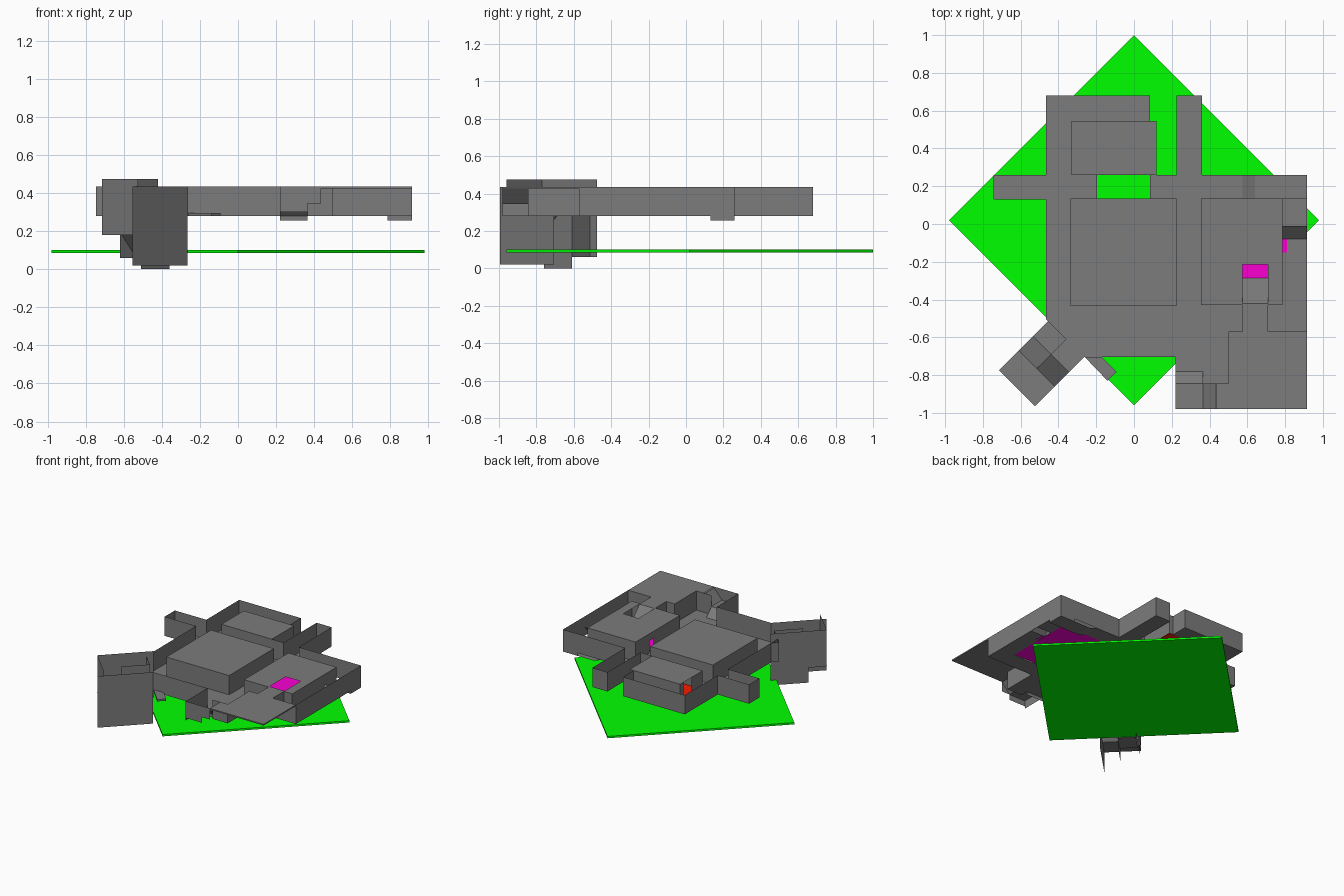
import bpy, bmesh

FLOOR, TOP = 0.28, 0.435
GREY = (0.2, 0.2, 0.2, 1)


def make(name, quads, color=GREY):
    """Object from a list of flat polygons."""
    bm = bmesh.new()
    for q in quads:
        bm.faces.new([bm.verts.new(p) for p in q])
    bmesh.ops.remove_doubles(bm, verts=bm.verts, dist=0.0005)
    me = bpy.data.meshes.new(name)
    bm.to_mesh(me)
    bm.free()
    ob = bpy.data.objects.new(name, me)
    bpy.context.collection.objects.link(ob)
    key = "colour_%.2f_%.2f_%.2f" % color[:3]
    mat = bpy.data.materials.get(key) or bpy.data.materials.new(key)
    mat.diffuse_color = color
    me.materials.append(mat)
    return ob


def flat(x0, x1, y0, y1, z):
    return [(x0, y0, z), (x1, y0, z), (x1, y1, z), (x0, y1, z)]


def wall(path, z0=FLOOR, z1=TOP):
    """Upright quads along a plan path."""
    return [[(*a, z0), (*b, z0), (*b, z1), (*a, z1)] for a, b in zip(path, path[1:])]


def ramp_y(x0, x1, y0, z0, y1, z1):
    return [(x0, y0, z0), (x1, y0, z0), (x1, y1, z1), (x0, y1, z1)]


def ramp_x(y0, y1, x0, z0, x1, z1):
    return [(x0, y0, z0), (x1, y0, z1), (x1, y1, z1), (x0, y1, z0)]


def loop(x0, x1, y0, y1):
    return [(x0, y0), (x1, y0), (x1, y1), (x0, y1), (x0, y0)]


# Green base plate, a square standing on its corner
diamond = [(0, -0.96), (0.98, 0.02), (0, 1.0), (-0.98, 0.02)]
make("base_plate",
     [[(*p, 0.1) for p in diamond], [(*p, 0.085) for p in reversed(diamond)]]
     + wall(diamond + diamond[:1], 0.085, 0.1), (0.0, 1.0, 0.0, 1))

# Corridor floors
floors = [(-0.465, -0.33, -0.435, 0.68), (-0.745, -0.465, 0.13, 0.26),
          (-0.33, 0.085, 0.545, 0.68), (-0.335, -0.195, 0.135, 0.26),
          (0.085, 0.575, 0.135, 0.26), (0.225, 0.36, 0.26, 0.68),
          (0.225, 0.355, -0.435, 0.135), (0.22, 0.5, -0.78, -0.43),
          (0.365, 0.5, -0.845, -0.78), (0.5, 0.915, -0.57, -0.43),
          (0.785, 0.915, -0.43, -0.15), (0.81, 0.915, -0.15, -0.08),
          (0.785, 0.915, -0.01, 0.135)]
make("corridor_floor", [flat(*f, FLOOR) for f in floors] + [
    [(x, y, FLOOR) for x, y in
     [(-0.465, -0.435), (-0.465, -0.505), (-0.265, -0.705), (0.22, -0.705), (0.22, -0.435)]],
    ramp_y(0.785, 0.915, -0.08, FLOOR, -0.01, 0.35)])

# Sunken piece in the north-east corridor
make("corridor_dip", [
    ramp_x(0.13, 0.26, 0.575, FLOOR, 0.64, 0.257), flat(0.64, 0.915, 0.13, 0.26, 0.257)]
    + wall([(0.785, 0.13), (0.915, 0.13), (0.915, 0.26), (0.785, 0.26)], 0.257, FLOOR))

# Outer walls, clockwise from the small south-west corner
make("outer_walls", wall(
    [(-0.465, -0.505), (-0.465, 0.13), (-0.745, 0.13), (-0.745, 0.26), (-0.465, 0.26),
     (-0.465, 0.68), (0.085, 0.68), (0.085, 0.545), (0.12, 0.545)])
    + wall([(0.12, 0.26), (0.225, 0.26), (0.225, 0.68), (0.36, 0.68), (0.36, 0.26),
            (0.915, 0.26), (0.915, -0.57), (0.5, -0.57), (0.5, -0.845), (0.365, -0.845)])
    + wall([(0.22, -0.98), (0.22, -0.705), (-0.265, -0.705)]))

# Large closed block
make("main_block", [flat(-0.335, 0.225, -0.435, 0.135, TOP)]
     + wall(loop(-0.335, 0.225, -0.435, 0.135)))

# Eastern block: small door in the west side, roof with an entry hole
make("east_block_walls",
     wall([(0.355, -0.04), (0.355, 0.135), (0.785, 0.135), (0.785, -0.43), (0.71, -0.43)])
     + wall([(0.575, -0.43), (0.355, -0.43), (0.355, -0.09)])
     + wall([(0.355, -0.09), (0.355, -0.04)], 0.38, TOP))
make("east_block_roof", [flat(*r, TOP) for r in [
    (0.355, 0.575, -0.43, 0.135), (0.71, 0.785, -0.43, 0.135), (0.575, 0.71, -0.215, 0.135)]])
make("east_block_ramp", [ramp_y(0.575, 0.71, -0.42, TOP, -0.285, FLOOR + 0.01)])
make("east_block_floor", [flat(0.355, 0.785, -0.43, 0.135, 0.285),
                          flat(0.785, 0.81, -0.15, -0.08, 0.285)], (0.95, 0.0, 0.65, 1))

# Northern block: door near one corner, red floor
make("north_block", [flat(-0.33, 0.12, 0.26, 0.545, TOP)]
     + wall([(-0.33, 0.40), (-0.33, 0.26), (0.12, 0.26), (0.12, 0.545), (-0.33, 0.545),
             (-0.33, 0.50)]))
make("north_block_floor", [flat(-0.33, 0.12, 0.26, 0.545, 0.285)], (0.95, 0.01, 0.0, 1))

# Raised terrace and its bridge to the eastern block
make("terrace", [flat(0.5, 0.915, -0.98, -0.57, TOP), flat(0.435, 0.5, -0.98, -0.845, TOP),
                 flat(0.575, 0.71, -0.57, -0.42, TOP),
                 flat(0.5, 0.915, -0.98, -0.57, 0.425), flat(0.435, 0.5, -0.98, -0.845, 0.425)]
     + wall([(0.435, -0.98), (0.915, -0.98), (0.915, -0.57)], 0.425, TOP)
     + wall([(0.575, -0.57), (0.575, -0.43)]) + wall([(0.71, -0.57), (0.71, -0.43)]))

# Turning ramps that climb to the terrace
make("terrace_steps", [
    ramp_y(0.22, 0.365, -0.845, 0.345, -0.78, FLOOR),
    flat(0.22, 0.365, -0.98, -0.845, 0.345),
    ramp_x(-0.98, -0.845, 0.365, 0.345, 0.435, 0.425)]
    + wall([(0.22, -0.98), (0.365, -0.98)], 0.3, TOP)
    + wall([(0.365, -0.98), (0.435, -0.98)], 0.345, TOP)
    + wall([(0.22, -0.78), (0.365, -0.78)], 0.255, FLOOR))

# Diagonal stairwell: three parallel walls plus end walls
make("stairwell_walls",
     wall([(-0.265, -0.705), (-0.555, -0.995)], 0.02, TOP)
     + wall([(-0.36, -0.61), (-0.51, -0.76)], 0.0, TOP)
     + wall([(-0.42, -0.475), (-0.715, -0.77)], 0.18, 0.475)
     + wall([(-0.42, -0.475), (-0.62, -0.675)], 0.06, 0.18)
     + wall([(-0.715, -0.77), (-0.525, -0.96)], 0.18, 0.475)
     + wall([(-0.465, -0.505), (-0.36, -0.61)], 0.06, TOP)
     + wall([(-0.465, -0.42), (-0.505, -0.465), (-0.465, -0.505)], 0.28, TOP))


def lane(u0, z0, u1, z1, side0, side1):
    """Sloped strip running south-west from the entrance, u along and side across."""
    def at(u, s, z):
        return (-0.265 - u - s, -0.705 - u + s, z)
    return [at(u0, side0, z0), at(u1, side0, z1), at(u1, side1, z1), at(u0, side1, z0)]


make("stairwell_ramps", [
    lane(0, 0.28, 0.08, 0.28, 0, 0.095),
    lane(0.08, 0.28, 0.155, 0.18, 0, 0.095),
    lane(0.155, 0.18, 0.26, 0.18, 0, 0.19),
    lane(0.08, 0.06, 0.155, 0.18, 0.095, 0.19),
    lane(-0.03, 0.06, 0.08, 0.06, 0.095, 0.19)])

# Small ledge outside the south wall
ledge = [(-0.26, -0.705), (-0.17, -0.705), (-0.092, -0.783), (-0.14, -0.83)]
make("south_ledge", [[(*p, 0.295) for p in ledge]] + wall(ledge + ledge[:1], 0.28, 0.295))
